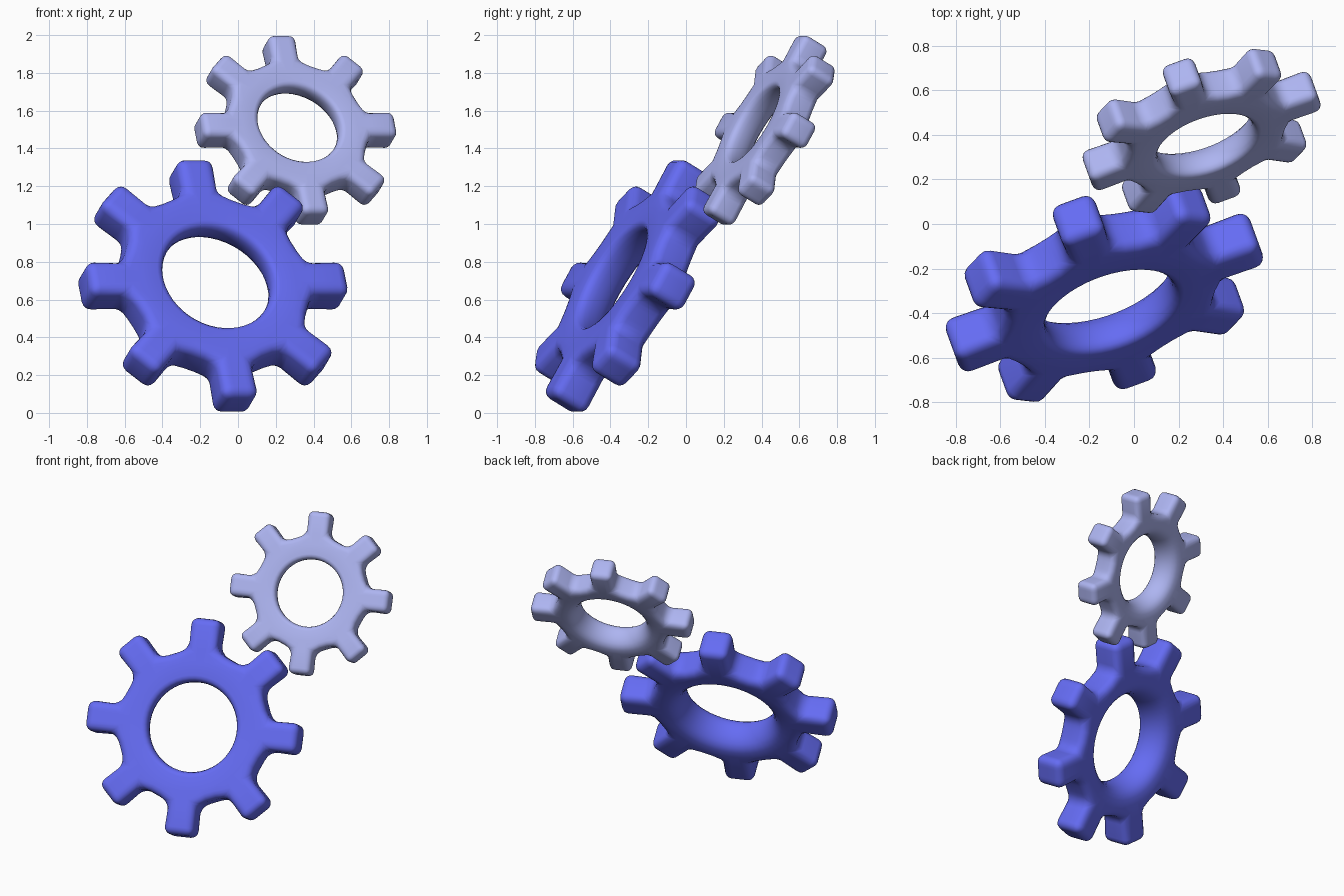
import bpy, bmesh, math
from mathutils import Matrix, Vector

if "Cube" in bpy.data.objects:
    bpy.data.objects.remove(bpy.data.objects["Cube"])

TEETH = 8
# column angles within one tooth period (first four carry the tooth), and the outer radius at each
COLS = [-10.5, -3.5, 3.5, 10.5, 18.5, 26.5]
OUTER = [0.53, 0.525, 0.525, 0.53, 0.512, 0.512]
FRONT, BACK = 0.088, -0.13
# ring section (radius, depth) from the front rim round through the hole to the back rim
SECTION = [(0.53, FRONT), (0.43, FRONT), (0.342, FRONT), (0.323, 0.083), (0.309, 0.068), (0.302, 0.045),
           (0.302, 0.015), (0.308, -0.02), (0.320, -0.055), (0.340, -0.09),
           (0.365, -0.113), (0.395, -0.126), (0.44, BACK), (0.53, BACK)]
TIP_R, TIP_HALF = 0.727, 0.103


def make_gear(name, centre, scale, colour):
    bm = bmesh.new()
    n = TEETH * len(COLS)
    grid = []
    for i in range(n):
        c = i % len(COLS)
        a = math.radians(45 * (i // len(COLS)) + COLS[c])
        grid.append([bm.verts.new((min(r, OUTER[c]) * math.cos(a), min(r, OUTER[c]) * math.sin(a), d))
                     for r, d in SECTION])
    # ring body with hole
    for i in range(n):
        p, q = grid[i], grid[(i + 1) % n]
        for j in range(len(SECTION) - 1):
            bm.faces.new((p[j], p[j + 1], q[j + 1], q[j]))
    # teeth and the gaps between them
    for k in range(TEETH):
        base = k * len(COLS)
        rot = Matrix.Rotation(math.radians(45 * k), 3, 'Z')
        tips = []
        for c in range(4):
            side = TIP_HALF * (-1 + 2 * c / 3)
            tips.append([bm.verts.new(rot @ Vector((TIP_R, side, d))) for d in (FRONT, BACK)])
        for c in range(3):
            p, q = grid[base + c], grid[base + c + 1]
            s, t = tips[c], tips[c + 1]
            bm.faces.new((p[0], q[0], t[0], s[0]))
            bm.faces.new((q[-1], p[-1], s[1], t[1]))
            bm.faces.new((s[0], t[0], t[1], s[1]))
        for c, s in ((0, tips[0]), (3, tips[3])):
            p = grid[base + c]
            bm.faces.new((p[0], s[0], s[1], p[-1]))
        for c in range(3, 6):
            p, q = grid[base + c], grid[(base + c + 1) % n]
            bm.faces.new((p[0], q[0], q[-1], p[-1]))
    bmesh.ops.recalc_face_normals(bm, faces=bm.faces)
    mesh = bpy.data.meshes.new(name)
    bm.to_mesh(mesh)
    bm.free()
    mesh.shade_smooth()
    obj = bpy.data.objects.new(name, mesh)
    bpy.context.collection.objects.link(obj)
    # tilted back 60 degrees and turned 20 degrees
    obj.rotation_euler = (math.radians(60), 0, math.radians(20))
    obj.location = centre
    obj.scale = (scale,) * 3
    # rounded edges
    bev = obj.modifiers.new("rounding", 'BEVEL')
    bev.width, bev.segments = 0.05, 4
    bev.limit_method, bev.angle_limit = 'ANGLE', math.radians(40)
    mat = bpy.data.materials.new(name + "_paint")
    mat.diffuse_color = colour
    mat.use_nodes = True
    mat.node_tree.nodes["Principled BSDF"].inputs["Base Color"].default_value = mat.diffuse_color
    mesh.materials.append(mat)


make_gear("large_gear", (-0.127, -0.325, 0.682), 1.0, (0.13, 0.15, 0.9, 1))
make_gear("small_gear", (0.308, 0.405, 1.504), 0.75, (0.42, 0.46, 0.88, 1))
